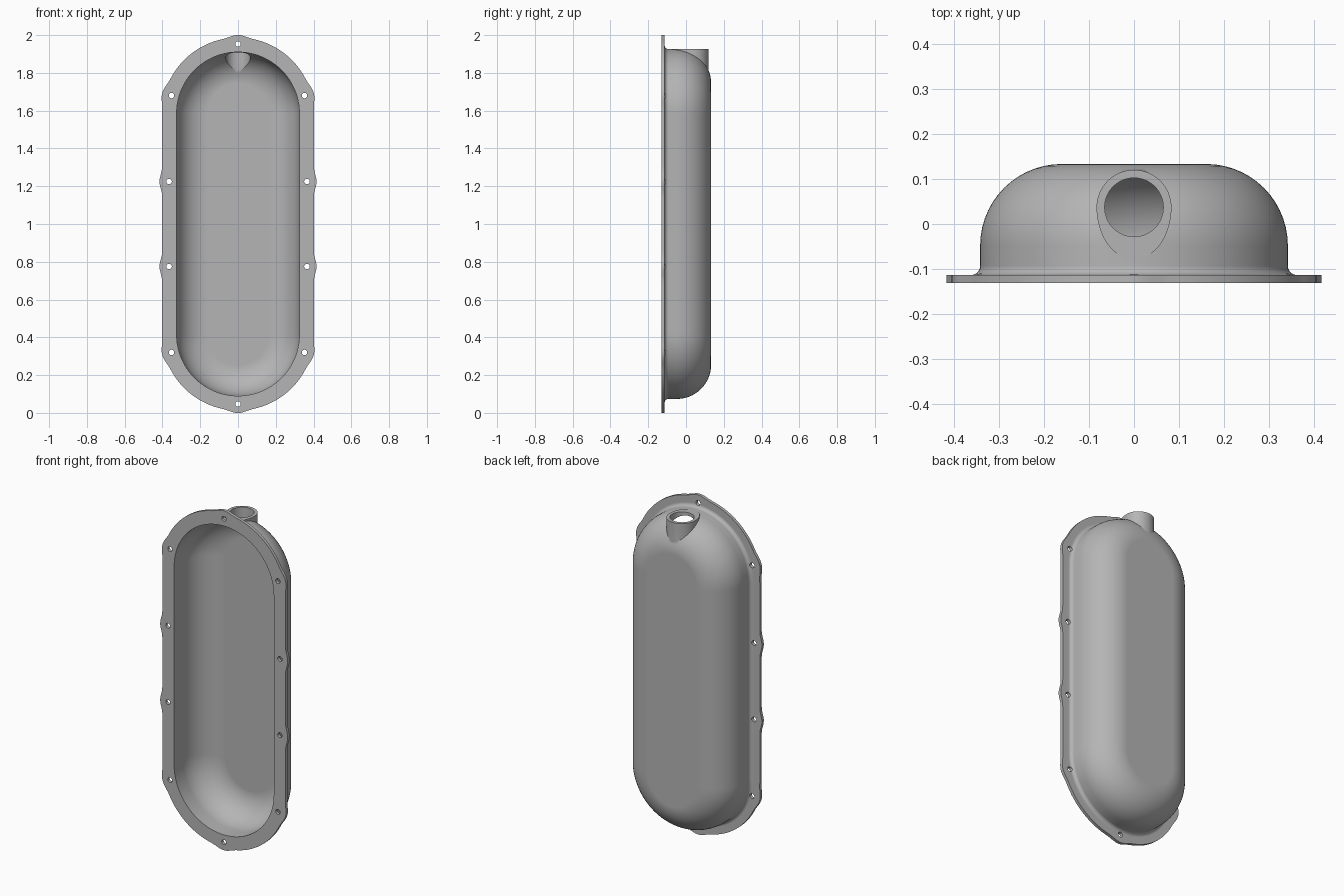
import bpy, bmesh, math
from mathutils import Vector

cube = bpy.data.objects.get("Cube")
if cube:
    bpy.data.objects.remove(cube, do_unlink=True)

HALF = 0.585          # half length of the straight sides
MID = 1.0             # height of the centre
FRONT, BACK = -0.131, 0.133
STEEL = bpy.data.materials.new("cast grey")
STEEL.use_nodes = True
STEEL.diffuse_color = (0.46, 0.46, 0.46, 1)
STEEL.node_tree.nodes["Principled BSDF"].inputs["Base Color"].default_value = STEEL.diffuse_color

# Bolt hole positions (x, z)
BOLTS = [(0, 1.953), (0, 0.047)]
for s in (-1, 1):
    BOLTS += [(s * 0.352, 1.68), (s * 0.352, 0.32), (s * 0.365, 1.225), (s * 0.365, 0.775)]


def stations(arc=64, side=64):
    """Centre point and outward direction around a capsule outline."""
    out = []
    for end, start in ((1, 0), (-1, math.pi)):
        for i in range(arc + 1):
            a = start + math.pi * i / arc
            out.append((Vector((0, MID + end * HALF)), Vector((math.cos(a), math.sin(a)))))
        for i in range(1, side):
            z = MID + end * HALF * (1 - 2 * i / side)
            out.append((Vector((0, z)), Vector((-end, 0))))
    return out


def lug(p, n):
    """Extra outline width beside a bolt hole."""
    best = 0
    for b in BOLTS:
        d = p - Vector(b)
        t = abs(d.x * n.y - d.y * n.x)
        if d.length < 0.12 and t < 0.075:
            best = max(best, 0.014 * math.cos(math.pi / 2 * t / 0.075) ** 2)
    return best


def finish(name, bm):
    bmesh.ops.recalc_face_normals(bm, faces=bm.faces)
    mesh = bpy.data.meshes.new(name)
    bm.to_mesh(mesh)
    bm.free()
    mesh.materials.append(STEEL)
    ob = bpy.data.objects.new(name, mesh)
    bpy.context.collection.objects.link(ob)
    return ob


def loft(name, rings):
    """Skin a list of equal point loops and cap both ends."""
    bm = bmesh.new()
    loops = [[bm.verts.new(p) for p in ring] for ring in rings]
    n = len(loops[0])
    for a, b in zip(loops, loops[1:]):
        for i in range(n):
            j = (i + 1) % n
            bm.faces.new((a[i], a[j], b[j], b[i]))
    bm.faces.new(loops[0])
    bm.faces.new(loops[-1])
    return finish(name, bm)


def capsule(name, profile):
    """Sweep (radius, y, lugged) steps around the capsule outline."""
    rings = []
    for r, y, lugged in profile:
        ring = []
        for c, n in stations():
            p = c + n * r
            if lugged:
                p += n * lug(p, n)
            ring.append((p.x, y, p.y))
        rings.append(ring)
    return loft(name, rings)


def quarter(r_in, y_c, rad, steps=14):
    """Rounded shoulder from the wall to the flat back."""
    return [(r_in + rad * math.cos(math.pi / 2 * i / steps),
             y_c + rad * math.sin(math.pi / 2 * i / steps), False) for i in range(steps + 1)]


def boolean(target, tool, op):
    mod = target.modifiers.new(op, "BOOLEAN")
    mod.operation, mod.solver, mod.object = op, "EXACT", tool
    bpy.context.view_layer.objects.active = target
    bpy.ops.object.modifier_apply(modifier=mod.name)
    bpy.data.objects.remove(tool, do_unlink=True)


# Flange with lugs, root fillet and domed body as one solid
flange_back = FRONT + 0.018
fillet = [(0.361 - 0.02 * math.sin(math.pi / 2 * i / 6),
           flange_back + 0.02 * (1 - math.cos(math.pi / 2 * i / 6)), False) for i in range(7)]
cover = capsule("cover", [(0.402, FRONT, True), (0.402, flange_back, True)]
                + fillet + quarter(0.16, BACK - 0.181, 0.181))

# Neck boss, drawn out toward the flange
NECK_Y = 0.037
ring = []
for i in range(64):
    a = 2 * math.pi * i / 64
    depth = 0.083 if math.sin(a) > 0 else 0.115
    ring.append((0.083 * math.cos(a), NECK_Y + depth * math.sin(a)))
boss = loft("neck_boss", [[(x, y, z) for x, y in ring] for z in (1.74, 1.927)])
boolean(cover, boss, "UNION")

# Hollow interior
cavity = capsule("cavity", [(0.325, FRONT - 0.05, False)]
                 + quarter(0.16, BACK - 0.181, 0.165))
boolean(cover, cavity, "DIFFERENCE")


def drill(name, radius, place, sides):
    ring = [(radius * math.cos(2 * math.pi * i / sides), radius * math.sin(2 * math.pi * i / sides))
            for i in range(sides)]
    boolean(cover, loft(name, [[place(u, v, e) for u, v in ring] for e in (0, 1)]), "DIFFERENCE")


# Neck bore and bolt holes
drill("neck_bore", 0.065, lambda u, v, e: (u, NECK_Y + v, 1.7 + 0.3 * e), 64)
for bx, bz in BOLTS:
    drill("bolt_hole", 0.0145, lambda u, v, e: (bx + u, -0.2 + 0.12 * e, bz + v), 24)

# Smooth shading with crisp rims
bpy.ops.object.select_all(action="DESELECT")
cover.select_set(True)
bpy.context.view_layer.objects.active = cover
bpy.ops.object.shade_smooth_by_angle(angle=math.radians(30))
weighted = cover.modifiers.new("weighted_normals", "WEIGHTED_NORMAL")
weighted.keep_sharp = True
